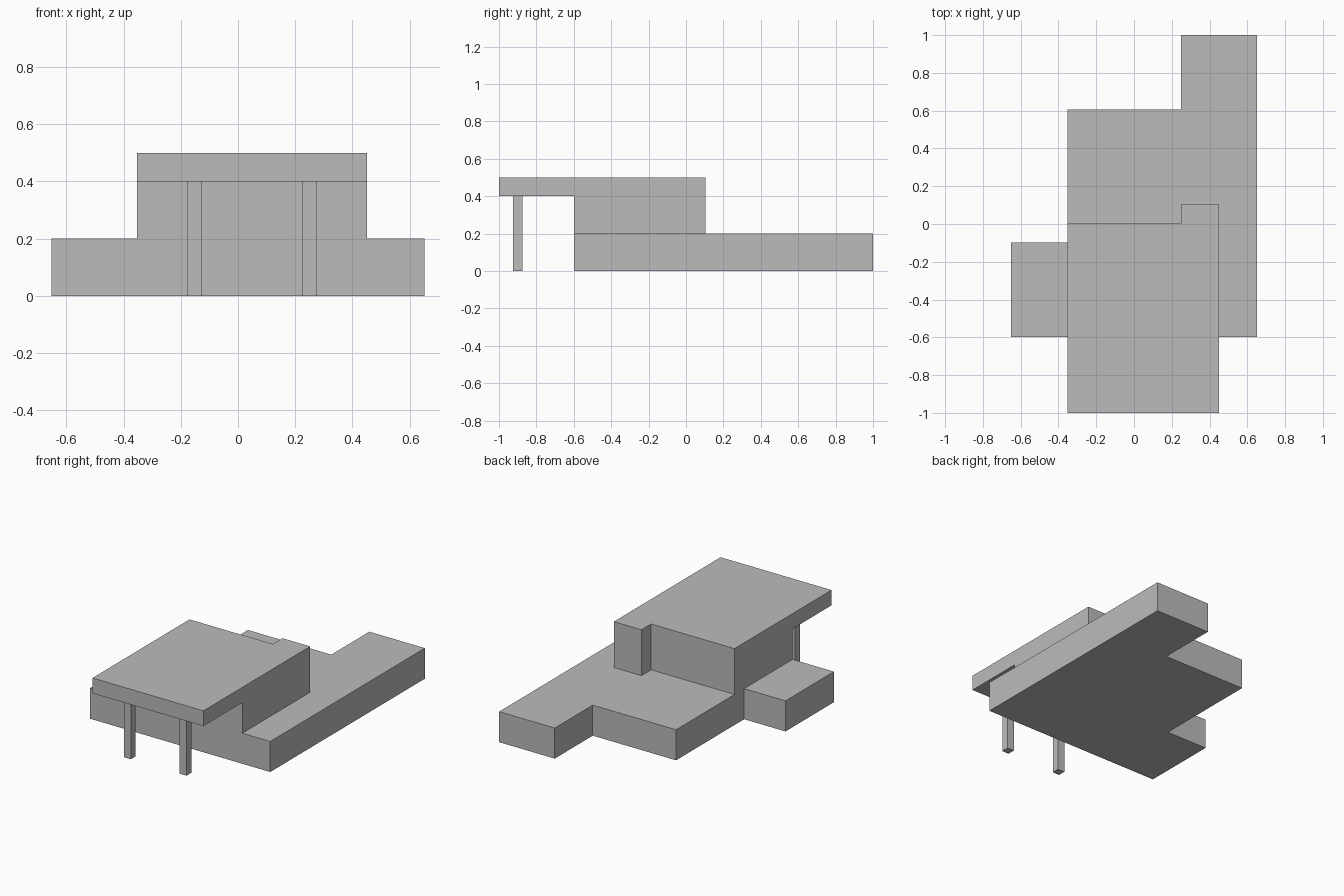
import bpy, bmesh

if "Cube" in bpy.data.objects:
    bpy.data.objects.remove(bpy.data.objects["Cube"])

concrete = bpy.data.materials.new("plain_grey")
concrete.diffuse_color = (0.5, 0.5, 0.5, 1)
concrete.use_nodes = True
concrete.node_tree.nodes["Principled BSDF"].inputs["Base Color"].default_value = concrete.diffuse_color


def prism(name, plan, z0, z1):
    """Extrude a plan outline from z0 up to z1."""
    bm = bmesh.new()
    face = bm.faces.new([bm.verts.new((x, y, z0)) for x, y in plan])
    top = bmesh.ops.extrude_face_region(bm, geom=[face])["geom"]
    for v in top:
        if isinstance(v, bmesh.types.BMVert):
            v.co.z = z1
    bmesh.ops.recalc_face_normals(bm, faces=bm.faces)
    mesh = bpy.data.meshes.new(name)
    bm.to_mesh(mesh)
    bm.free()
    mesh.materials.append(concrete)
    obj = bpy.data.objects.new(name, mesh)
    bpy.context.collection.objects.link(obj)
    return obj


def rect(x0, x1, y0, y1):
    return [(x0, y0), (x1, y0), (x1, y1), (x0, y1)]


def boolean(target, helper, operation):
    mod = target.modifiers.new(helper.name, 'BOOLEAN')
    mod.operation, mod.solver, mod.object = operation, 'EXACT', helper
    helper.hide_render = True
    helper.hide_set(True)


W, FRONT, LEFT = 0.652, -0.598, -0.353

# Ground floor with a side wing and a long back wing
building = prism("building", [
    (-W, FRONT), (W, FRONT), (W, 1), (0.25, 1), (0.25, 0.607),
    (LEFT, 0.607), (LEFT, -0.097), (-W, -0.097)], 0, 0.2)

# Upper floor with a small bay at the back, its canopy reaching forward
upper = prism("upper_floor_helper", [
    (LEFT, -1), (0.45, -1), (0.45, 0.103), (0.25, 0.103),
    (0.25, 0.003), (LEFT, 0.003)], 0.2, 0.5)
under_canopy = prism("under_canopy_cutter", rect(-0.9, 0.9, -1.2, FRONT), -0.1, 0.4)
boolean(building, upper, 'UNION')
boolean(building, under_canopy, 'DIFFERENCE')

# Canopy posts
for side, x in (("left", -0.153), ("right", 0.25)):
    prism(side + "_post", rect(x - 0.025, x + 0.025, -0.925, -0.875), 0, 0.4)
